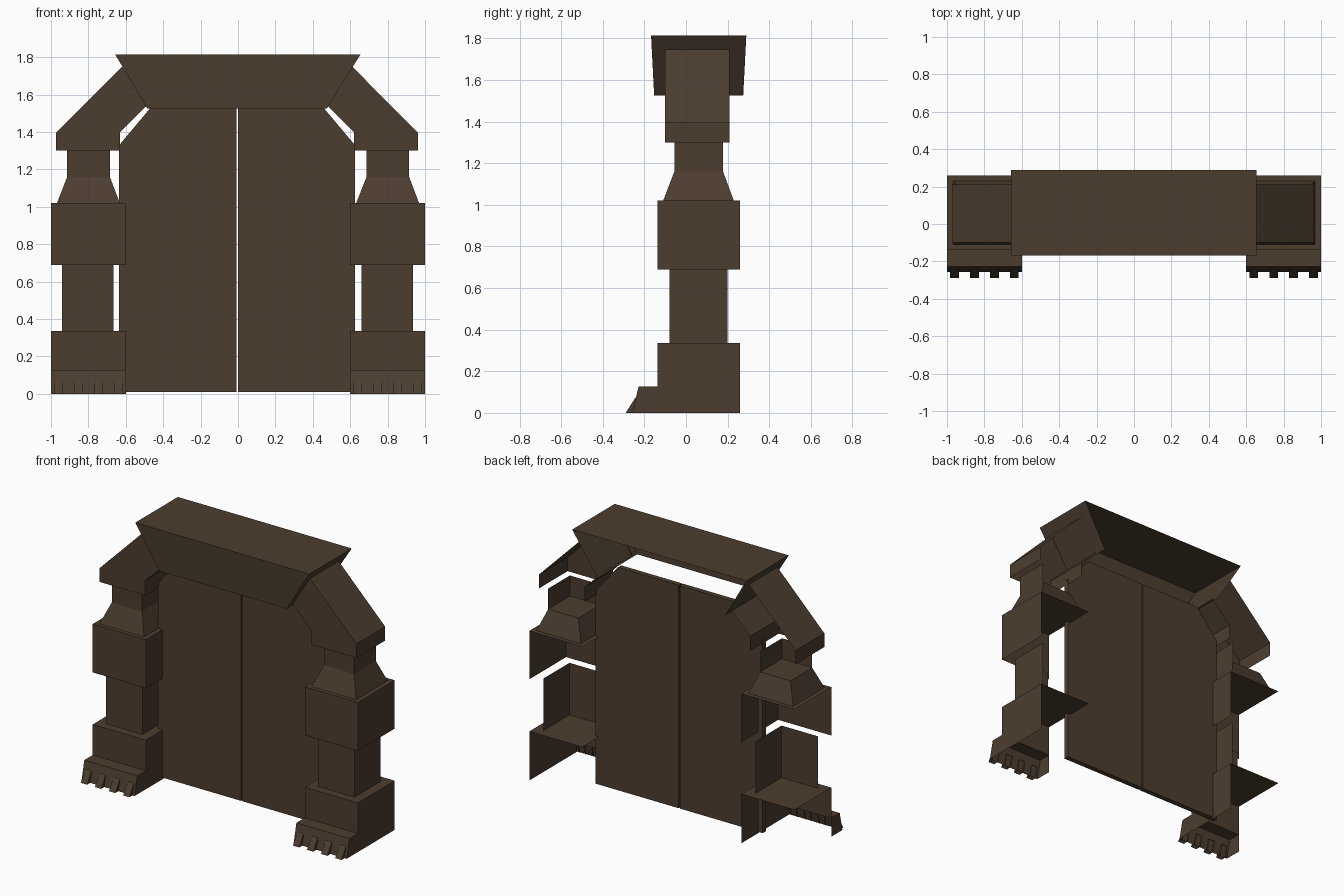
import bpy

if "Cube" in bpy.data.objects:
    bpy.data.objects.remove(bpy.data.objects["Cube"])

# One dark bronze-brown for the whole gate
brown = bpy.data.materials.new("dark_brown")
brown.diffuse_color = (0.073, 0.047, 0.029, 1)
brown.use_nodes = True
brown.node_tree.nodes["Principled BSDF"].inputs["Base Color"].default_value = brown.diffuse_color


def make(name, verts, faces, flip=False):
    mesh = bpy.data.meshes.new(name)
    mesh.from_pydata(verts, [], [f[::-1] if flip else f for f in faces])
    mesh.materials.append(brown)
    obj = bpy.data.objects.new(name, mesh)
    bpy.context.collection.objects.link(obj)
    return obj


SIDES = {"front": (0, 1, 5, 4), "right": (1, 2, 6, 5), "back": (2, 3, 7, 6),
         "left": (3, 0, 4, 7), "top": (4, 5, 6, 7), "bottom": (3, 2, 1, 0)}


def block(name, low, high, z0, z1, keep):
    """Box or frustum from two rectangles (x0, x1, y0, y1); only the kept sides are built."""
    verts = []
    for (x0, x1, y0, y1), z in ((low, z0), (high, z1)):
        verts += [(x0, y0, z), (x1, y0, z), (x1, y1, z), (x0, y1, z)]
    return make(name, verts, [SIDES[k] for k in keep.split()])


def prism(name, outline, y0, y1, edges, back=False, flip=False):
    """Outline in x, z (counter-clockwise from the front) pushed along y."""
    n = len(outline)
    verts = [(x, y0, z) for x, z in outline] + [(x, y1, z) for x, z in outline]
    faces = [tuple(range(n))]
    faces += [(i, i + n, (i + 1) % n + n, (i + 1) % n) for i in edges]
    if back:
        faces.append(tuple(range(2 * n - 1, n - 1, -1)))
    return make(name, verts, faces, flip)


# Pillars: open shells, the right one is a shifted copy of the left one
for side, dx in (("left", 0.0), ("right", 1.6)):
    def rect(x0, x1, y0, y1):
        return (x0 + dx, x1 + dx, y0, y1)

    base = rect(-1, -0.6, -0.137, 0.26)
    block(side + "_base_front", base, base, 0.125, 0.335, "front top")
    block(side + "_base_side", base, base, 0, 0.335, "right")
    shaft = rect(-0.94, -0.665, -0.08, 0.20)
    block(side + "_shaft", shaft, shaft, 0.335, 0.69, "front right")
    block(side + "_middle_block", base, base, 0.69, 1.02, "front right top")
    neck = rect(-0.913, -0.685, -0.056, 0.178)
    block(side + "_taper", rect(-0.968, -0.632, -0.11, 0.23), neck,
          1.02, 1.16, "front right back left top")
    block(side + "_neck", neck, neck, 1.16, 1.30, "front right")

    # Foot with four claws
    block(side + "_foot", rect(-1, -0.6, -0.257, -0.137), rect(-1, -0.6, -0.228, -0.137),
          0, 0.127, "front right left top")
    for i in range(4):
        x = -0.983 + 0.1065 * i
        block(f"{side}_claw_{i + 1}", rect(x, x + 0.047, -0.29, -0.25),
              rect(x, x + 0.047, -0.242, -0.236), 0, 0.075, "front right left top")

# Slanted arms joining pillars to the lintel (open at the back and both ends)
ARM = [(0.625, 1.3), (0.968, 1.3), (0.968, 1.395), (0.615, 1.75), (0.483, 1.54), (0.625, 1.4)]
for side, s in (("left", -1), ("right", 1)):
    prism(side + "_arm", [(s * x - 0.005, z) for x, z in ARM], -0.10, 0.21,
          (1, 2, 4, 5), flip=s < 0)

# Lintel: flared top beam, open at the back and underneath
block("lintel", (-0.485, 0.475, -0.153, 0.275), (-0.657, 0.655, -0.168, 0.29),
      1.525, 1.815, "front right left top")

# Double door with clipped upper corners and a narrow gap
DOOR = [(0.004, 0.01), (0.63, 0.01), (0.63, 1.33), (0.462, 1.53), (0.004, 1.53)]
for side, s in (("left", -1), ("right", 1)):
    prism(side + "_door", [(s * x - 0.005, z) for x, z in DOOR], 0.045, 0.08,
          range(5), back=True, flip=s < 0)
